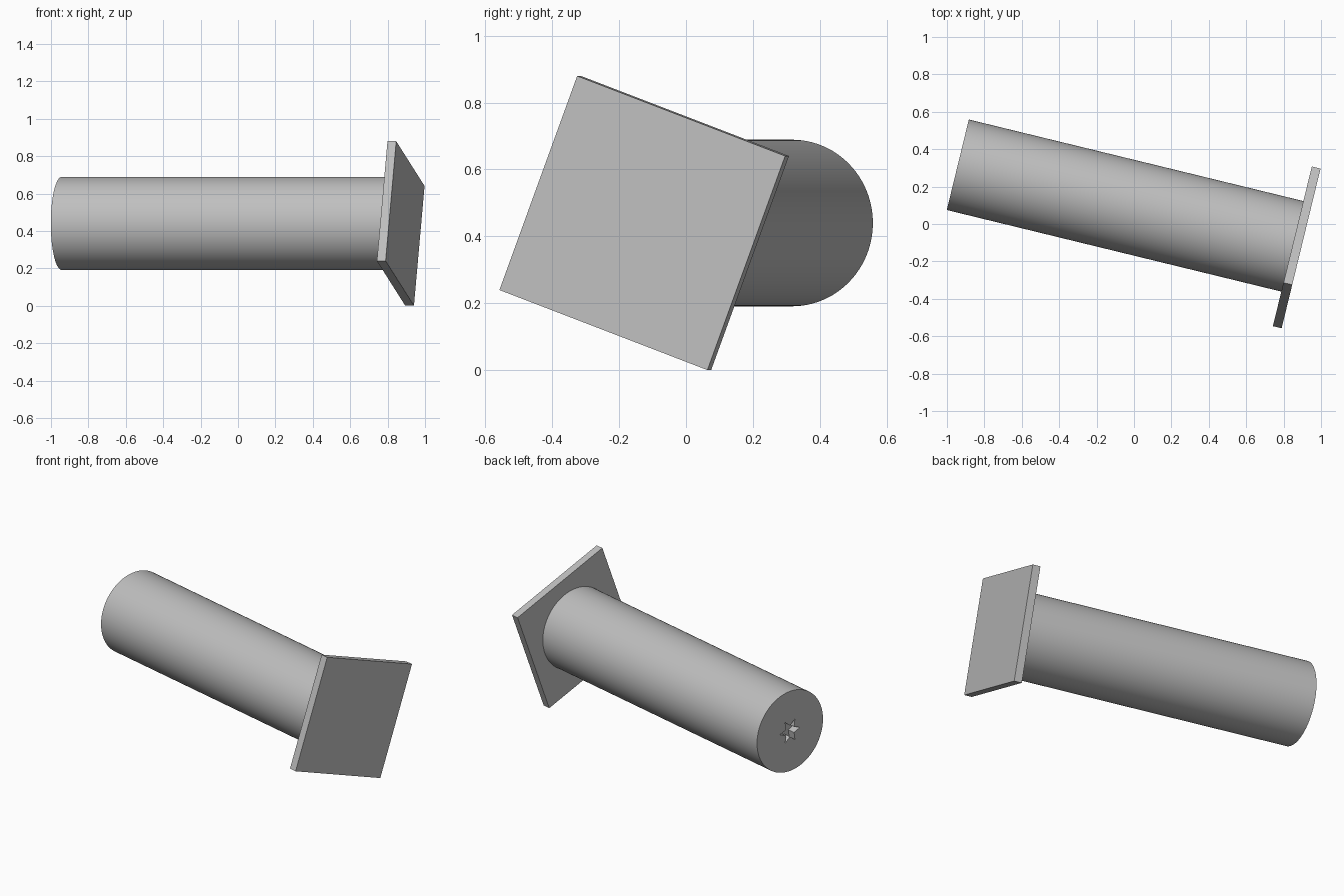
import bpy, bmesh
from math import radians, cos, sin, pi
from mathutils import Matrix, Vector

default = bpy.data.objects.get("Cube")
if default:
    bpy.data.objects.remove(default, do_unlink=True)

grey = bpy.data.materials.new("light grey")
grey.use_nodes = True
colour = (0.52, 0.52, 0.52, 1)
grey.diffuse_color = colour
grey.node_tree.nodes["Principled BSDF"].inputs["Base Color"].default_value = colour

# Shared frame: local x runs along the shaft, origin at the plate's centre
FRAME = Matrix.Translation((0.87, -0.125, 0.44)) @ Matrix.Rotation(radians(-13.7), 4, "Z")
LENGTH, RADIUS = 1.865, 0.249
PLATE_SIDE, PLATE_THICK = 0.683, 0.048


def add_object(name, bm):
    bmesh.ops.recalc_face_normals(bm, faces=bm.faces[:])
    mesh = bpy.data.meshes.new(name)
    bm.to_mesh(mesh)
    bm.free()
    mesh.materials.append(grey)
    obj = bpy.data.objects.new(name, mesh)
    bpy.context.collection.objects.link(obj)
    obj.matrix_world = FRAME
    return obj


def prism(name, radii, x0, x1):
    """Extrude a polar outline along local x."""
    bm = bmesh.new()
    n = len(radii)
    verts = [bm.verts.new((x0, r * cos(2 * pi * i / n), r * sin(2 * pi * i / n)))
             for i, r in enumerate(radii)]
    face = bm.faces.new(verts)
    new = bmesh.ops.extrude_face_region(bm, geom=[face])["geom"]
    bmesh.ops.translate(bm, vec=Vector((x1 - x0, 0, 0)),
                        verts=[v for v in new if isinstance(v, bmesh.types.BMVert)])
    return add_object(name, bm)


# Round shaft with a small star socket in its free end
shaft = prism("shaft", [RADIUS] * 96, -LENGTH, 0)
socket = prism("socket_cutter", [0.075, 0.035] * 6, -LENGTH - 0.05, -LENGTH + 0.05)
socket.hide_render = True
cut = shaft.modifiers.new("socket", "BOOLEAN")
cut.operation = "DIFFERENCE"
cut.solver = "EXACT"
cut.object = socket
bpy.ops.object.select_all(action="DESELECT")
bpy.context.view_layer.objects.active = shaft
shaft.select_set(True)
bpy.ops.object.modifier_apply(modifier=cut.name)
bpy.data.objects.remove(socket, do_unlink=True)
bpy.ops.object.shade_smooth_by_angle(angle=radians(30))

# Square end plate, turned about the shaft
bm = bmesh.new()
bmesh.ops.create_cube(bm, size=1, matrix=Matrix.Rotation(radians(-20.5), 4, "X")
                      @ Matrix.Diagonal((PLATE_THICK, PLATE_SIDE, PLATE_SIDE, 1)))
add_object("end_plate", bm)
